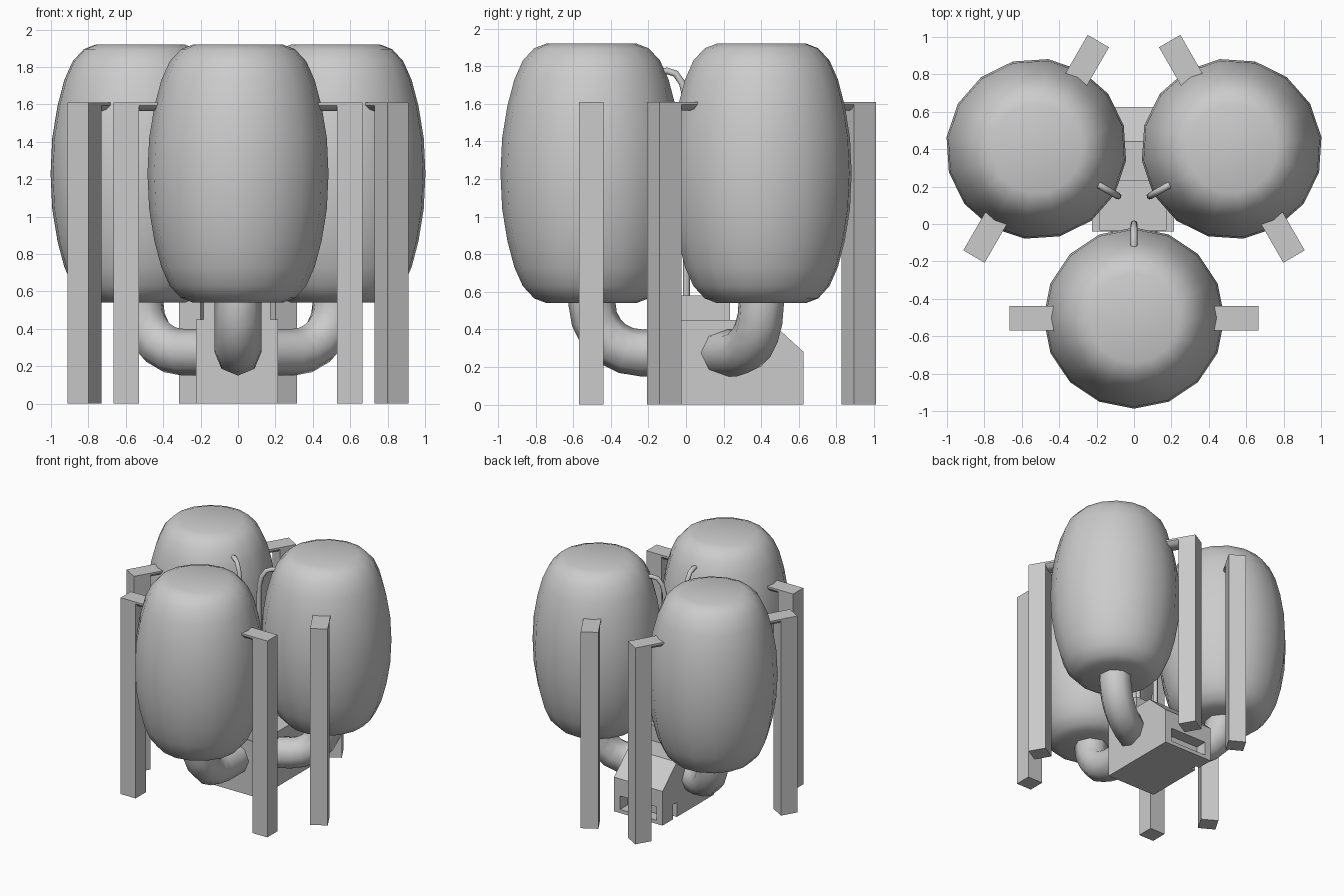
import bpy, bmesh, math
from mathutils import Matrix, Vector

if "Cube" in bpy.data.objects:
    bpy.data.objects.remove(bpy.data.objects["Cube"])

HUB = Vector((0, 0.1, 0))   # the three tank sets are spaced 120 degrees about this point


def finish(name, bm, turn=0.0, smooth=None):
    bmesh.ops.recalc_face_normals(bm, faces=bm.faces)
    bm.transform(Matrix.Translation(HUB) @ Matrix.Rotation(turn, 4, 'Z') @ Matrix.Translation(-HUB))
    me = bpy.data.meshes.new(name)
    bm.to_mesh(me)
    bm.free()
    ob = bpy.data.objects.new(name, me)
    bpy.context.collection.objects.link(ob)
    if smooth:
        bpy.ops.object.select_all(action='DESELECT')
        bpy.context.view_layer.objects.active = ob
        ob.select_set(True)
        bpy.ops.object.shade_smooth_by_angle(angle=math.radians(smooth))
    return ob


def skin(rings):
    """Join equal-sized rings of points into a capped tube."""
    bm = bmesh.new()
    rows = [[bm.verts.new(p) for p in r] for r in rings]
    n = len(rows[0])
    for a, b in zip(rows, rows[1:]):
        for i in range(n):
            bm.faces.new((a[i], a[(i + 1) % n], b[(i + 1) % n], b[i]))
    bm.faces.new(rows[0])
    bm.faces.new(rows[-1])
    return bm


def pipe(name, path, radius, sides, turn):
    """Round tube along a path of (y, z) points in the x = 0 plane."""
    pts = [Vector((0, y, z)) for y, z in path]
    rings = []
    for i, p in enumerate(pts):
        t = (pts[min(i + 1, len(pts) - 1)] - pts[max(i - 1, 0)]).normalized()
        side = Vector((1, 0, 0))
        up = t.cross(side)
        rings.append([p + radius * (math.cos(a) * side + math.sin(a) * up)
                      for a in (2 * math.pi * k / sides for k in range(sides))])
    return finish(name, skin(rings), turn, 60)


def box(x0, x1, y0, y1, z0, z1):
    return skin([[(x0, y0, z), (x1, y0, z), (x1, y1, z), (x0, y1, z)] for z in (z0, z1)])


# Half profile of a tank (radius, height from middle), mirrored below
half = [(0.484, 0), (0.475, 0.19), (0.447, 0.36), (0.41, 0.5), (0.365, 0.6), (0.305, 0.665), (0.24, 0.69)]
profile = [(r, -h) for r, h in reversed(half[1:])] + half

# Feed pipe: down from the tank, quarter bend, then in to the base
feed = [(-0.5, 0.62)] + [(-0.24 - 0.26 * math.cos(a), 0.535 - 0.26 * math.sin(a))
                         for a in (math.pi / 2 * k / 5 for k in range(6))] + [(0.0, 0.275)]
# Thin vent line: out of the tank's upper inner side, down to the base
vent = [(-0.16, 1.765), (-0.1, 1.775), (-0.055, 1.76), (-0.02, 1.71), (-0.003, 1.64), (0.002, 1.55), (0.002, 0.5)]

for k, label in enumerate(("front", "right", "left")):
    turn = k * 2 * math.pi / 3
    rings = [[(r * math.sin(a), -0.503 + r * math.cos(a), 1.23 + h)
              for a in (2 * math.pi * i / 16 for i in range(16))] for r, h in profile]
    finish(label + "_tank", skin(rings), turn, 60)
    pipe(label + "_feed_pipe", feed, 0.125, 8, turn)
    pipe(label + "_vent_line", vent, 0.018, 8, turn)

    # Two support posts per tank, each with a round-bottomed arm on top
    for s, side in ((-1, "a"), (1, "b")):
        x0, x1 = sorted((s * 0.53, s * 0.665))
        finish(f"{label}_post_{side}", box(x0, x1, -0.57, -0.438, 0, 1.61), turn)
        section = [(-0.57, 1.61), (-0.57, 1.595), (-0.55, 1.573), (-0.525, 1.565),
                   (-0.483, 1.565), (-0.458, 1.573), (-0.438, 1.595), (-0.438, 1.61)]
        arm = skin([[(s * x, y, z) for y, z in section] for x in (0.4, 0.54)])
        finish(f"{label}_arm_{side}", arm, turn, 40)

# Central base with sloped back
outline = [(-0.04, 0), (0.625, 0), (0.625, 0.28), (0.44, 0.45), (-0.04, 0.45)]
base = finish("base", skin([[(x, y, z) for y, z in outline] for x in (-0.225, 0.215)]))
finish("base_upper_block", box(-0.185, 0.175, -0.035, 0.235, 0.4, 0.58))

# Recess in the back of the base and a small slot in its left side
for name, dims in (("back_recess_cutter", (-0.17, 0.16, 0.53, 0.7, 0.03, 0.14)),
                   ("side_slot_cutter", (-0.3, -0.19, 0.44, 0.49, -0.05, 0.12))):
    cutter = finish(name, box(*dims))
    cutter.hide_render = True
    cutter.hide_set(True)
    mod = base.modifiers.new(name, 'BOOLEAN')
    mod.object = cutter
    mod.operation = 'DIFFERENCE'
    mod.solver = 'EXACT'
